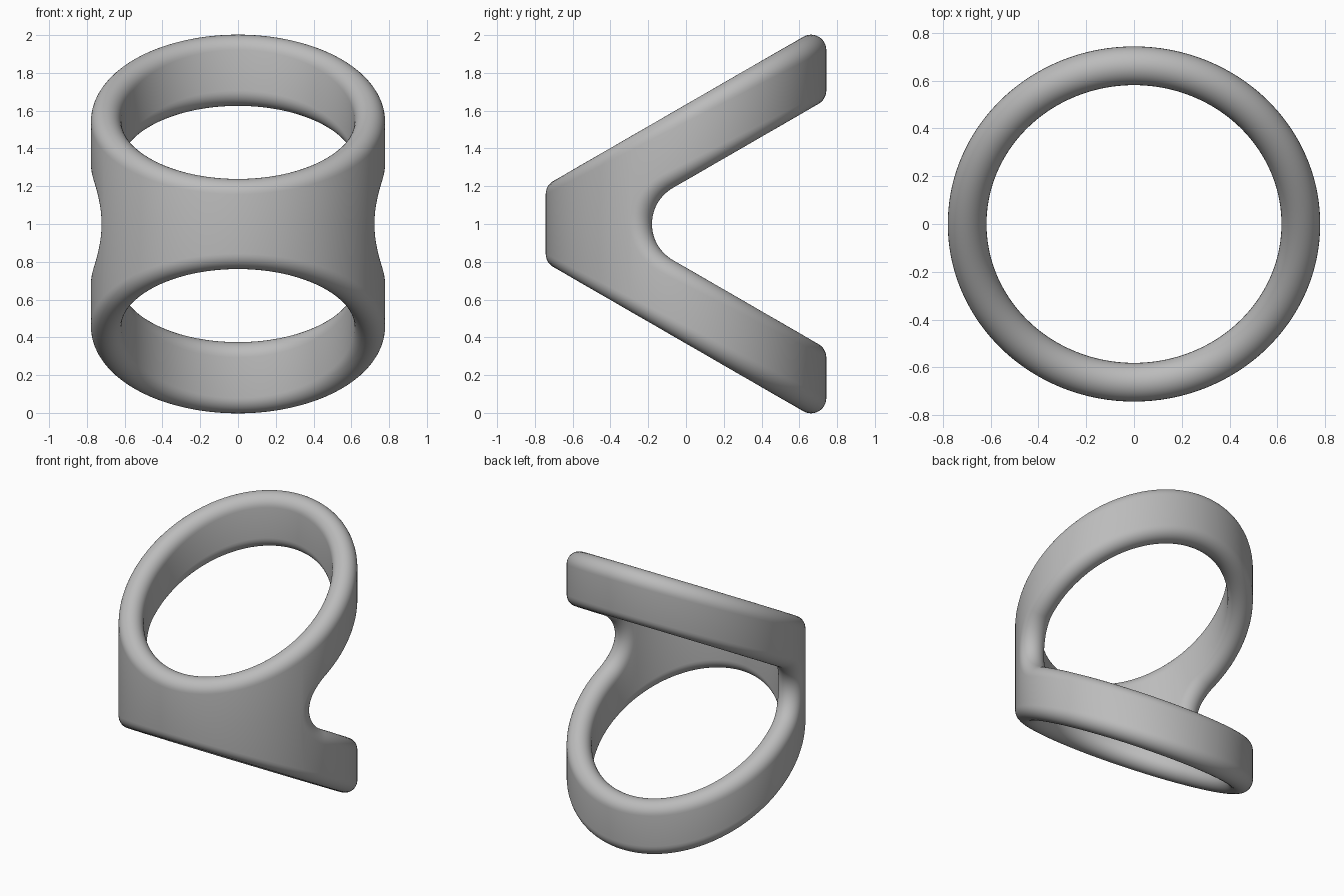
import bpy, bmesh
from math import acos, cos, sin, pi, radians
from mathutils import Vector

if "Cube" in bpy.data.objects:
    bpy.data.objects.remove(bpy.data.objects["Cube"])

A, B = 0.698, 0.662          # mid-wall ellipse radii
H = 0.081                    # half wall thickness = rim radius
SLOPE = 0.577                # tilt of both hoops
LIFT = H / cos(radians(30))  # rim centre distance from the cut planes
NOTCH_Y, NOTCH_R = 0.04, 0.22 + H
ARC = 16                     # steps around a rounded rim


def wall(theta, z):
    return Vector((A * sin(theta), -B * cos(theta), z))


def normal(theta):
    return Vector((sin(theta) / A, -cos(theta) / B, 0)).normalized()


def angle_at(y):
    return acos(-y / B)


# Rim centre lines; heights are measured from the middle plane
def top_rim(theta):
    return wall(theta, 0.633 - LIFT - B * cos(theta) * SLOPE)


def notch_arc(phi):
    return wall(angle_at(NOTCH_Y + NOTCH_R * cos(phi)), NOTCH_R * sin(phi))


def notch_arm(theta):
    z_start = NOTCH_R * sin(radians(120))
    y_start = NOTCH_Y + NOTCH_R * cos(radians(120))
    return wall(theta, z_start + (-B * cos(theta) - y_start) * SLOPE)


def round_edge(path, t, theta, side):
    """Half circle from the outer wall over the rim to the inner wall."""
    step = 1e-4 * (-1 if path is notch_arc else 1)
    along = (path(t + step) - path(t - step)).normalized()
    n = normal(theta)
    up = n.cross(along).normalized() * side
    return [path(t) + H * (n * cos(pi * k / ARC) + up * sin(pi * k / ARC))
            for k in range(ARC + 1)]


def column(theta, low=None):
    top = round_edge(top_rim, theta, theta, 1)
    if low is None:
        base, n = wall(theta, 0), normal(theta)
        return [base + n * H] + top + [base - n * H]
    return [low[0]] + top + [low[-1]] + low[-2:0:-1]


# Solid front columns, then columns split by the rear notch
theta0 = angle_at(NOTCH_Y - NOTCH_R)
theta1 = angle_at(NOTCH_Y + NOTCH_R * cos(radians(120)))
FRONT, BEND, ARM = 32, 20, 48
columns = [column(theta0 * i / FRONT) for i in range(FRONT)]
for i in range(BEND):
    phi = pi - radians(60) * i / BEND
    theta = angle_at(NOTCH_Y + NOTCH_R * cos(phi))
    columns.append(column(theta, round_edge(notch_arc, phi, theta, -1)))
for i in range(ARM + 1):
    theta = theta1 + (pi - theta1) * i / ARM
    columns.append(column(theta, round_edge(notch_arm, theta, theta, -1)))

# Skin one quarter of the ring
bm = bmesh.new()
rows = [[bm.verts.new(p) for p in col] for col in columns]
for i, (left, right) in enumerate(zip(rows, rows[1:])):
    closed = i >= FRONT
    count = len(left) if closed else len(left) - 1
    for k in range(count):
        j = (k + 1) % len(left)
        bm.faces.new((left[k], right[k], right[j], left[j]))
mesh = bpy.data.meshes.new("double_hoop_ring")
bm.to_mesh(mesh)
bm.free()
ring = bpy.data.objects.new("double_hoop_ring", mesh)
bpy.context.collection.objects.link(ring)
ring.location.z = 1

# Mirror left to right and top to bottom
mirror = ring.modifiers.new("mirror", "MIRROR")
mirror.use_axis = (True, False, True)
mirror.use_clip = True
mirror.merge_threshold = 0.0005

grey = bpy.data.materials.new("plain_grey")
grey.use_nodes = True
colour = (0.5, 0.5, 0.5, 1)
grey.diffuse_color = colour
grey.node_tree.nodes["Principled BSDF"].inputs["Base Color"].default_value = colour
mesh.materials.append(grey)

bpy.context.view_layer.objects.active = ring
ring.select_set(True)
bpy.ops.object.shade_smooth()
